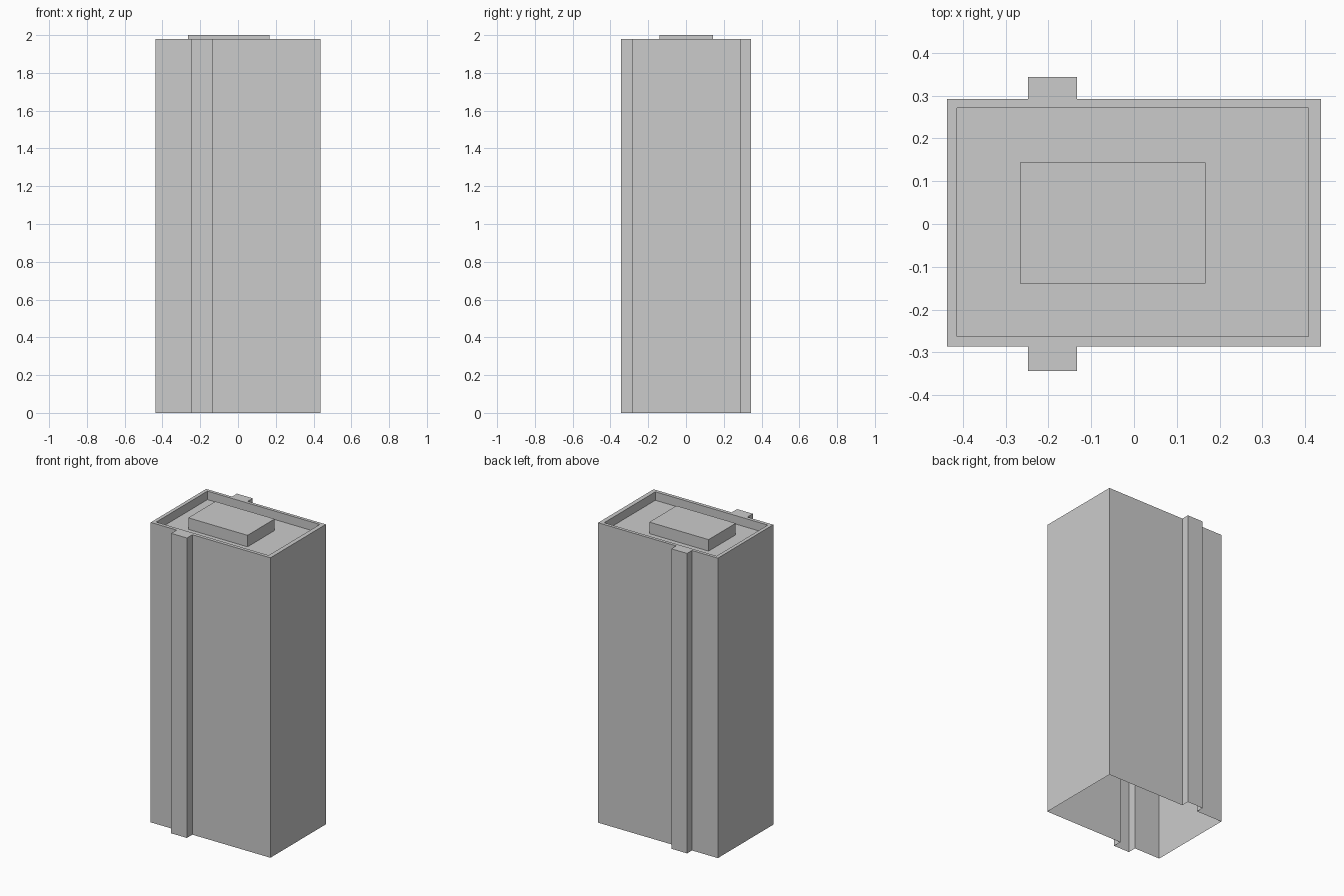
import bpy, bmesh

if "Cube" in bpy.data.objects:
    bpy.data.objects.remove(bpy.data.objects["Cube"])

TOP, DECK, ROOF_TOP = 1.98, 1.924, 2.0
X, YF, YB = 0.437, -0.286, 0.292        # wall planes
PX0, PX1, PY = -0.248, -0.133, 0.343    # pilaster extents
IX0, IX1, IY0, IY1 = -0.413, 0.408, -0.263, 0.271  # inside of the parapet


def make_object(name, bm):
    bmesh.ops.remove_doubles(bm, verts=bm.verts, dist=1e-5)
    mesh = bpy.data.meshes.new(name)
    bm.to_mesh(mesh)
    bm.free()
    ob = bpy.data.objects.new(name, mesh)
    bpy.context.collection.objects.link(ob)
    return ob


def face(bm, pts):
    return bm.faces.new([bm.verts.new(p) for p in pts])


def ring(bm, outline, z0, z1):
    # vertical walls along a closed counter-clockwise outline
    for a, b in zip(outline, outline[1:] + outline[:1]):
        face(bm, [(*a, z0), (*b, z0), (*b, z1), (*a, z1)])


def flat(bm, outline, z):
    face(bm, [(*p, z) for p in outline])


def rect(x0, x1, y0, y1):
    return [(x0, y0), (x1, y0), (x1, y1), (x0, y1)]


# Outer walls: thin shell with a pilaster front and back, open underneath
front_pilaster = [(PX0, YF), (PX0, -PY), (PX1, -PY), (PX1, YF)]
back_pilaster = [(PX1, YB), (PX1, PY), (PX0, PY), (PX0, YB)]
bm = bmesh.new()
ring(bm, [(-X, YF), *front_pilaster, (X, YF), (X, YB), *back_pilaster, (-X, YB)], 0, TOP)
flat(bm, front_pilaster, TOP)
flat(bm, back_pilaster, TOP)
make_object("tower_walls", bm)

# Parapet: flat rim and its inner drop to the roof
outer = rect(-X, X, YF, YB)
inner = rect(IX0, IX1, IY0, IY1)
bm = bmesh.new()
for i in range(4):
    j = (i + 1) % 4
    flat(bm, [outer[i], outer[j], inner[j], inner[i]], TOP)
ring(bm, inner[::-1], DECK, TOP)
make_object("parapet", bm)

# Recessed roof deck
bm = bmesh.new()
flat(bm, inner, DECK)
make_object("roof_deck", bm)

# Rooftop plant housing
house = rect(-0.266, 0.167, -0.139, 0.144)
bm = bmesh.new()
ring(bm, house, DECK, ROOF_TOP)
flat(bm, house, ROOF_TOP)
make_object("roof_housing", bm)
